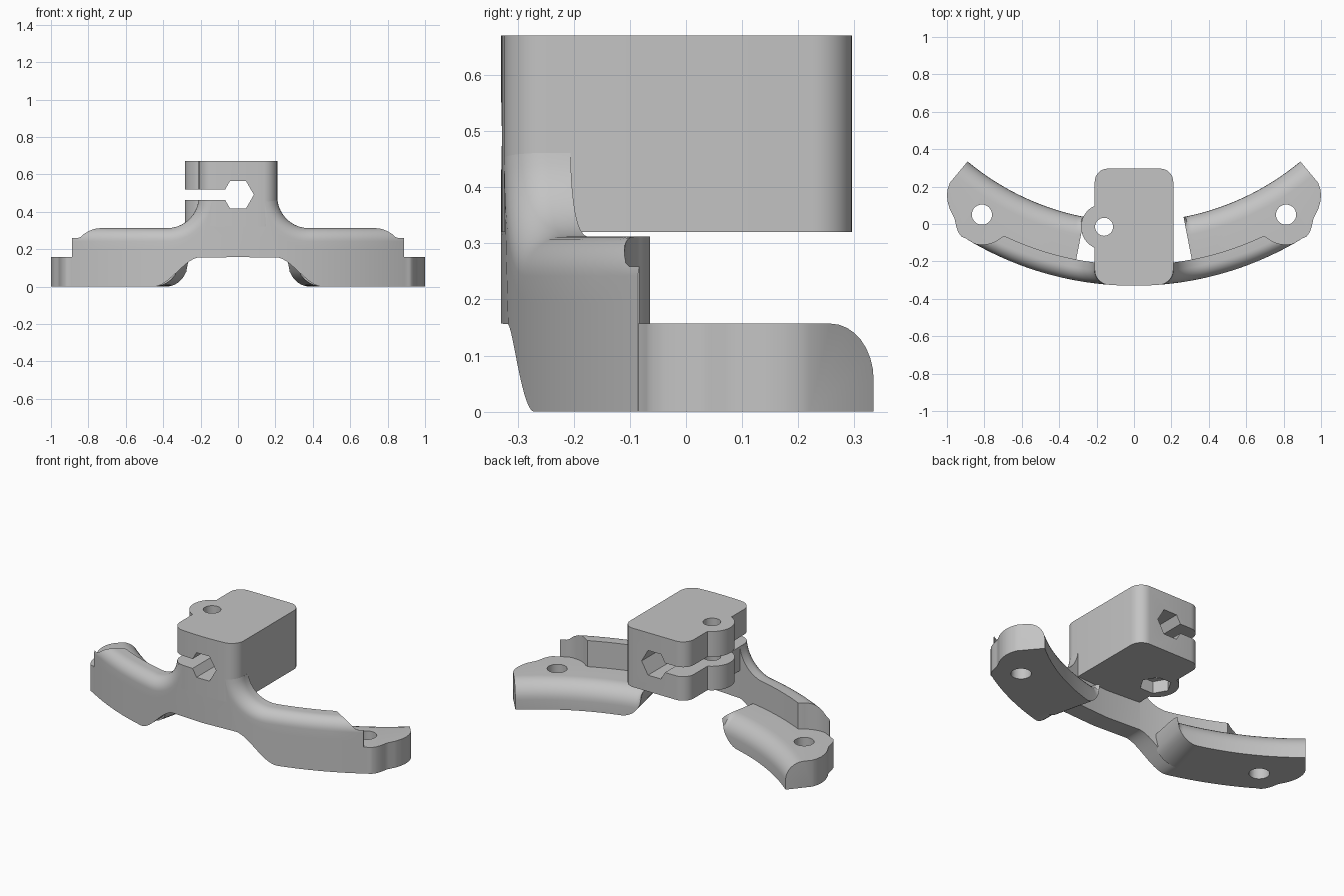
import bpy, bmesh, math
from math import sin, cos, asin, pi, sqrt, radians

cube = bpy.data.objects.get("Cube")
if cube:
    bpy.data.objects.remove(cube, do_unlink=True)

grey = bpy.data.materials.new("plain grey")
grey.use_nodes = True
grey.diffuse_color = (0.55, 0.55, 0.55, 1)
grey.node_tree.nodes["Principled BSDF"].inputs["Base Color"].default_value = (0.55, 0.55, 0.55, 1)

# Plan arcs share one centre behind the part
CENTRE_Y, R_FRONT, R_BACK, R_PLATE = 1.40, 1.73, 1.62, 1.388
FRONT = CENTRE_Y - R_FRONT
WALL_TOP, PLATE_TOP, BLOCK_LOW, BLOCK_TOP = 0.312, 0.157, 0.32, 0.67
HOLE_X, HOLE_Y, CLEARANCE = 0.813, 0.05, 0.16
LUG_X, LUG_Y = -0.16, -0.015
HEX_Z, HEX_R = 0.491, 0.085


def arc_y(x, radius):
    return CENTRE_Y - sqrt(radius * radius - x * x)


def back_y(x):
    """Rear of the wall, scooped out round the screw hole."""
    y = arc_y(x, R_BACK)
    if abs(x - HOLE_X) < CLEARANCE:
        y = min(y, HOLE_Y - sqrt(CLEARANCE ** 2 - (x - HOLE_X) ** 2))
    return max(y, arc_y(x, R_FRONT) + 0.002)


def loft(name, rings):
    """Skin closed rings of equal length and cap both ends."""
    bm = bmesh.new()
    rows = [[bm.verts.new(p) for p in ring] for ring in rings]
    n = len(rows[0])
    for a, b in zip(rows, rows[1:]):
        for i in range(n):
            j = (i + 1) % n
            bm.faces.new((a[i], a[j], b[j], b[i]))
    bm.faces.new(rows[0])
    bm.faces.new(rows[-1])
    bmesh.ops.recalc_face_normals(bm, faces=bm.faces)
    mesh = bpy.data.meshes.new(name)
    bm.to_mesh(mesh)
    bm.free()
    mesh.materials.append(grey)
    ob = bpy.data.objects.new(name, mesh)
    bpy.context.collection.objects.link(ob)
    return ob


def prism(name, outline, z0, z1):
    return loft(name, [[(x, y, z) for x, y in outline] for z in (z0, z1)])


def ngon(x, y, r, sides):
    return [(x + r * cos(2 * pi * i / sides), y + r * sin(2 * pi * i / sides)) for i in range(sides)]


def boolean(ob, other, operation="DIFFERENCE"):
    mod = ob.modifiers.new("boolean", "BOOLEAN")
    mod.operation, mod.solver, mod.object = operation, "EXACT", other
    bpy.context.view_layer.objects.active = ob
    bpy.ops.object.modifier_apply(modifier=mod.name)


# Curved front wall: the top edge sweeps up into the block, front edge rounded
def wall_ring(tx, tz, nx, nz, side):
    r = 0.07
    t = min(max((tx - 0.2) / 0.25, 0), 1)
    bz = PLATE_TOP * (1 - t * t * (3 - 2 * t))
    depth = min(back_y(tx) - arc_y(tx, R_FRONT), r)
    first = asin(1 - depth / r)
    ring = []
    for k in range(9):
        a = first + (pi / 2 - first) * k / 8
        x, z = tx + nx * r * (1 - cos(a)), tz + nz * r * (1 - cos(a))
        if k == 0:
            ring.append((x, back_y(tx) + 0.0005, z))
        ring.append((x, arc_y(x, R_FRONT) + r * (1 - sin(a)), z))
    x0, z0 = ring[-1][0], ring[-1][2]
    for k in range(1, 6):
        x, z = x0 + (tx - x0) * k / 5, z0 + (bz - z0) * k / 5
        ring.append((x, arc_y(x, R_FRONT), z))
    ring.append((tx, back_y(tx) + 0.0005, bz))
    return [(side * x, y, z) for x, y, z in ring]


FILLET = 0.17
sections = [(0.887 - 0.015 * i, WALL_TOP, 0, -1) for i in range(34)]
for i in range(13):
    a = radians(83 * i / 12)
    sections.append((0.38 - FILLET * sin(a), WALL_TOP + FILLET * (1 - cos(a)), -sin(a), -cos(a)))
middle = (0, 0.35, 0, 0)
wall = loft("front_wall",
            [wall_ring(*s, 1) for s in sections] + [wall_ring(*middle, 1)]
            + [wall_ring(*s, -1) for s in reversed(sections)])

# Foot plates: front radius follows a rounded tip around the screw hole
ROOT = R_BACK + 0.02
TIP = [(11, ROOT), (16, ROOT), (18, R_FRONT), (31.3, R_FRONT), (32.2, 1.733), (33, 1.724),
       (33.8, 1.707), (35, 1.673), (36.7, 1.648), (37.8, 1.625), (38.7, 1.6), (39.4, 1.57),
       (39.85, 1.537)]


def tip_radius(a):
    for (a0, r0), (a1, r1) in zip(TIP, TIP[1:]):
        if a <= a1:
            return r0 + (r1 - r0) * (a - a0) / (a1 - a0)
    return TIP[-1][1]


def plate_ring(deg, side):
    t = min((deg - 11) / 5, 1)
    bz = 0.14 * (1 - sqrt(1 - (1 - t) ** 2))
    top_r = min(0.1, PLATE_TOP - bz - 0.002)
    rf = tip_radius(deg) - 0.0005
    section = [(rf, bz), (rf, PLATE_TOP)]
    for k in range(9):
        a = k * pi / 16
        section.append((R_PLATE + 0.1 * (1 - sin(a)), PLATE_TOP - top_r * (1 - cos(a))))
    section.append((R_PLATE, bz))
    s, c = sin(radians(deg)), cos(radians(deg))
    return [(side * r * s, CENTRE_Y - r * c, z) for r, z in section]


angles = [11 + 0.5 * i for i in range(11)] + [17 + i for i in range(14)]
angles += [30.4 + 0.3 * i for i in range(31)] + [39.65, 39.85]
plates = []
for label, side in (("left", 1), ("right", -1)):
    plate = loft(label + "_foot_plate", [plate_ring(a, side) for a in angles])
    hole = prism("hole_cutter", ngon(side * HOLE_X, HOLE_Y, 0.054, 40), -0.1, 0.5)
    boolean(plate, hole)
    bpy.data.objects.remove(hole, do_unlink=True)
    plates.append(plate)

# Clamp block with rounded upright edges and its front on the wall arc
HALF, BACK, CORNER = 0.21, 0.296, 0.07
outline = []
for cx, cy, start in ((HALF - CORNER, BACK - CORNER, 0), (CORNER - HALF, BACK - CORNER, 90),
                      (CORNER - HALF, CORNER + FRONT, 180), (HALF - CORNER, CORNER + FRONT, 270)):
    for k in range(9):
        a = radians(start + k * 11.25)
        x, y = cx + CORNER * cos(a), cy + CORNER * sin(a)
        outline.append((x, y + (arc_y(x, R_FRONT) - FRONT if y < 0 else 0)))
    if start == 180:
        outline += [(x / 100, arc_y(x / 100, R_FRONT)) for x in range(-11, 12, 2)]
block = prism("clamp_block", outline, BLOCK_LOW, BLOCK_TOP)

# Screw lug on the block's right side
lug = prism("screw_lug", ngon(LUG_X, LUG_Y, 0.123, 64), BLOCK_LOW, BLOCK_TOP)
boolean(block, lug, "UNION")
screw = prism("screw_cutter", ngon(LUG_X, LUG_Y, 0.048, 40), 0.2, 0.8)
nut = prism("nut_cutter", ngon(LUG_X, LUG_Y, HEX_R, 6), 0.25, 0.39)

# Hexagonal bore and clamping slit through the block
bore = loft("bore_cutter", [[(x, y, z) for x, z in ngon(0, HEX_Z, HEX_R, 6)] for y in (-0.5, 0.5)])
slit = prism("slit_cutter", [(-0.5, -0.5), (-0.03, -0.5), (-0.03, 0.5), (-0.5, 0.5)], 0.463, 0.519)
for cutter in (screw, nut, bore, slit):
    boolean(block, cutter)
for helper in (lug, screw, nut, bore, slit):
    bpy.data.objects.remove(helper, do_unlink=True)

# Smooth curved faces, keep crisp edges
bpy.ops.object.select_all(action="DESELECT")
for ob in [wall, block] + plates:
    ob.select_set(True)
    bpy.context.view_layer.objects.active = ob
bpy.ops.object.shade_smooth_by_angle(angle=radians(30))
